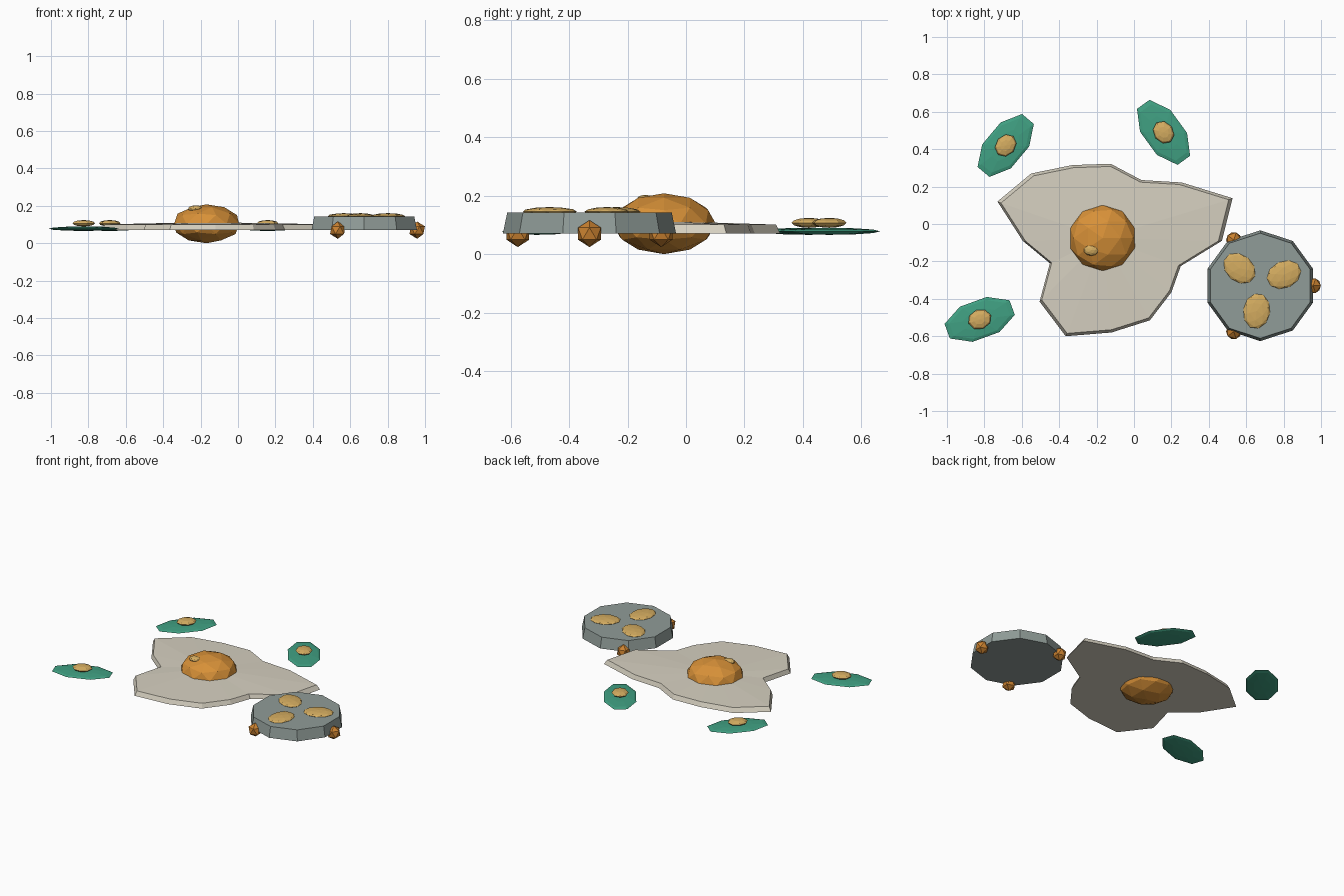
import bpy, bmesh, math
from mathutils import Matrix, Vector

if "Cube" in bpy.data.objects:
    bpy.data.objects.remove(bpy.data.objects["Cube"])


def srgb(r, g, b):
    def lin(c):
        c /= 255
        return c / 12.92 if c <= 0.04045 else ((c + 0.055) / 1.055) ** 2.4
    return (lin(r), lin(g), lin(b), 1.0)


def material(name, rgb):
    m = bpy.data.materials.new(name)
    m.diffuse_color = srgb(*rgb)
    m.use_nodes = True
    m.node_tree.nodes["Principled BSDF"].inputs["Base Color"].default_value = m.diffuse_color
    return m


cream = material("cream", (214, 208, 192))
orange = material("yolk orange", (216, 145, 56))
burnt = material("burnt orange", (203, 130, 48))
tan = material("golden tan", (212, 172, 96))
grey = material("slate grey", (144, 156, 152))
teal = material("leaf green", (64, 160, 130))


def finish(bm, name, mat):
    bmesh.ops.recalc_face_normals(bm, faces=bm.faces)
    me = bpy.data.meshes.new(name)
    bm.to_mesh(me)
    bm.free()
    me.materials.append(mat)
    ob = bpy.data.objects.new(name, me)
    bpy.context.collection.objects.link(ob)
    return ob


def place(loc, size, angle):
    return (Matrix.Translation(loc) @ Matrix.Rotation(math.radians(angle), 4, 'Z')
            @ Matrix.Diagonal((*size, 1)))


def ico(name, mat, loc, size, angle=0, sub=2):
    bm = bmesh.new()
    bmesh.ops.create_icosphere(bm, subdivisions=sub, radius=1,
                               matrix=place(loc, size, angle))
    return finish(bm, name, mat)


def ball(name, mat, loc, size, angle=0, segs=8, rings=6, spin=0):
    bm = bmesh.new()
    bmesh.ops.create_uvsphere(
        bm, u_segments=segs, v_segments=rings, radius=1,
        matrix=place(loc, size, angle) @ Matrix.Rotation(math.radians(spin), 4, 'Z'))
    return finish(bm, name, mat)


# Irregular flat slab with a bevelled rim and a slightly domed top
outline = [(-.73, .12), (-.55, .27), (-.33, .315), (-.125, .322), (.04, .235),
           (.255, .222), (.527, .138), (.47, -.09), (.25, -.225), (.20, -.365),
           (.085, -.515), (-.12, -.58), (-.365, -.6), (-.505, -.415),
           (-.45, -.21), (-.595, -.09)]
mid = Vector((-.13, -.12))
bm = bmesh.new()
low = [bm.verts.new((x, y, .071)) for x, y in outline]
top = []
for p in outline:
    q = mid + (Vector(p) - mid) * .968
    top.append(bm.verts.new((q.x, q.y, .101)))
peak = bm.verts.new((-.168, -.075, .113))
bm.faces.new(low)
for i in range(len(low)):
    j = (i + 1) % len(low)
    bm.faces.new((low[i], low[j], top[j], top[i]))
    bm.faces.new((top[i], top[j], peak))
finish(bm, "egg_white", cream)

# Yolk with a small pale highlight
ico("yolk", orange, (-.168, -.075, .104), (.182, .177, .104))
ico("yolk_highlight", tan, (-.228, -.14, .185), (.04, .03, .018), sub=2)

# Ten-sided tapered disc
cx, cy = .675, -.33
bm = bmesh.new()
bmesh.ops.create_cone(bm, cap_ends=True, segments=10, radius1=.296, radius2=.281,
                      depth=.072, matrix=place((cx, cy, .107), (1, 1, 1), 90))
ring_top = max(v.co.y for v in bm.verts)
if ring_top < cy + .29:  # keep a corner pointing to the back
    bmesh.ops.rotate(bm, verts=bm.verts, cent=(cx, cy, 0),
                     matrix=Matrix.Rotation(math.radians(18), 3, 'Z'))
finish(bm, "grey_disc", grey)

# Three golden mounds on the disc, pointing outwards
for i, (a, d) in enumerate(((140, .145), (25, .14), (262, .137))):
    r = math.radians(a)
    ico(f"disc_mound_{i + 1}", tan,
        (cx + d * math.cos(r), cy + d * math.sin(r), .145), (.095, .072, .016), a)

# Three round feet under the disc rim
for i in range(3):
    r = math.radians(120 * i)
    ico(f"disc_foot_{i + 1}", burnt,
        (cx + .283 * math.cos(r), cy + .283 * math.sin(r), .07),
        (.046, .046, .046), 0, sub=1)

# Three flat leaves, each with a golden bud
for i, (x, y, a) in enumerate(((-.686, .42, 50), (.158, .49, 126), (-.825, -.51, 20))):
    ball(f"leaf_{i + 1}", teal, (x, y, .078), (.2, .108, .012), a, 8, 6, 22.5)
    ball(f"leaf_bud_{i + 1}", tan, (x, y, .107), (.064, .053, .017), a, 8, 6)
